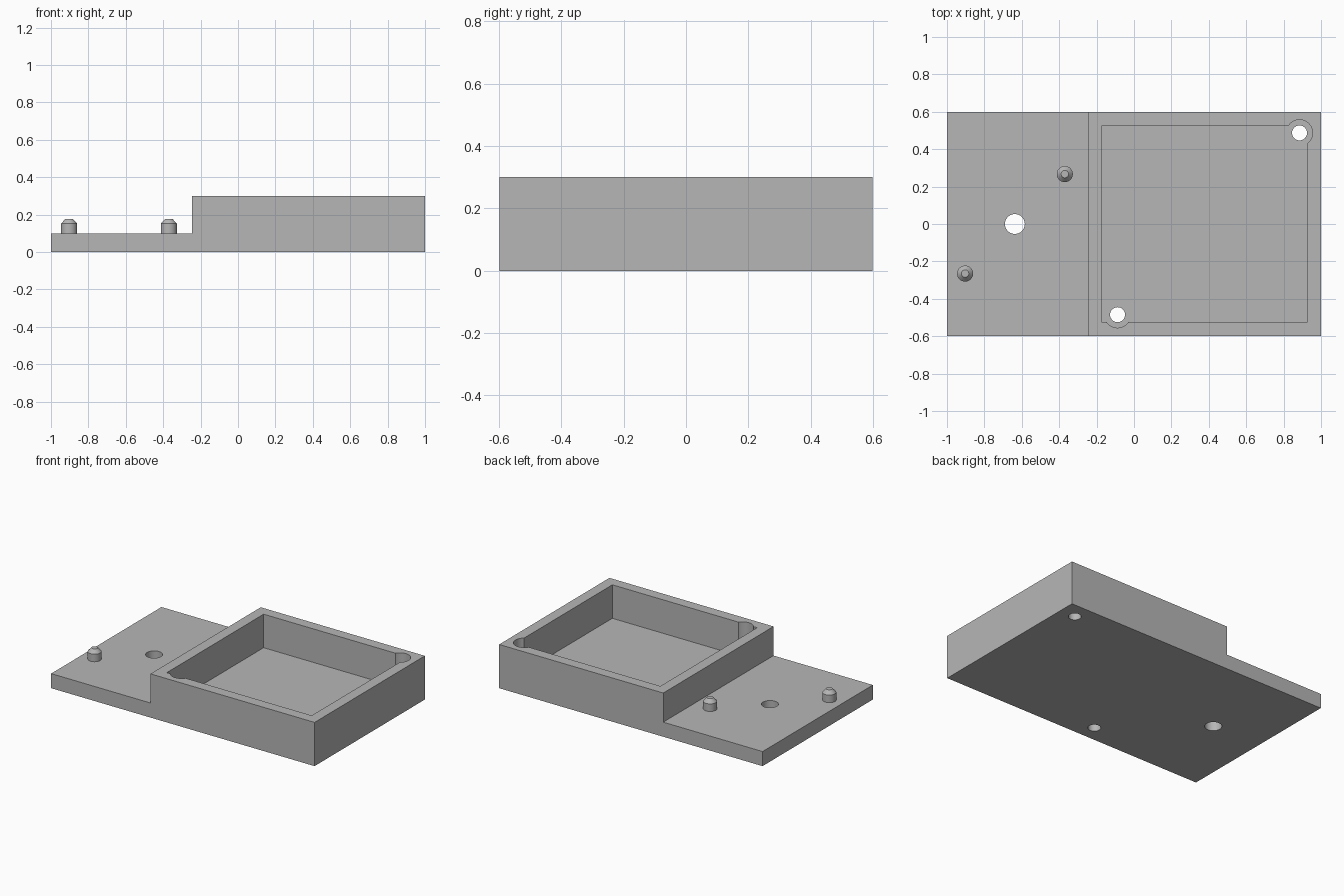
import bpy
import bmesh
from mathutils import Matrix, Vector

cube = bpy.data.objects.get("Cube")
if cube:
    bpy.data.objects.remove(cube, do_unlink=True)

# Single grey plastic
grey = bpy.data.materials.new("grey_plastic")
grey.use_nodes = True
colour = (0.47, 0.47, 0.47, 1)
grey.diffuse_color = colour
grey.node_tree.nodes["Principled BSDF"].inputs["Base Color"].default_value = colour

BASE_TOP, BOX_TOP, FLOOR = 0.10, 0.30, 0.07
STEP_X, HALF_Y, WALL = -0.246, 0.598, 0.073
CORNER_HOLES = [(0.885, 0.487), (-0.088, -0.485)]
PEGS = [(-0.37, 0.267), (-0.903, -0.265)]


def finish(name, bm):
    bmesh.ops.recalc_face_normals(bm, faces=bm.faces)
    mesh = bpy.data.meshes.new(name)
    bm.to_mesh(mesh)
    bm.free()
    mesh.materials.append(grey)
    obj = bpy.data.objects.new(name, mesh)
    bpy.context.collection.objects.link(obj)
    return obj


def add_cone(bm, centre, r1, r2, z1, z2):
    bmesh.ops.create_cone(
        bm, cap_ends=True, segments=48, radius1=r1, radius2=r2, depth=z2 - z1,
        matrix=Matrix.Translation((*centre, (z1 + z2) / 2)))


def cylinder(name, centre, radius, z1, z2):
    bm = bmesh.new()
    add_cone(bm, centre, radius, radius, z1, z2)
    return finish(name, bm)


def box(name, low, high):
    low, high = Vector(low), Vector(high)
    bm = bmesh.new()
    bmesh.ops.create_cube(bm, size=1, matrix=Matrix.Translation((low + high) / 2)
                          @ Matrix.Diagonal((*(high - low), 1)))
    return finish(name, bm)


def cut(obj, cutter):
    cutter.hide_render = True
    mod = obj.modifiers.new("cut", "BOOLEAN")
    mod.operation, mod.solver, mod.object = "DIFFERENCE", "EXACT", cutter
    bpy.context.view_layer.objects.active = obj
    bpy.ops.object.modifier_apply(modifier=mod.name)
    bpy.data.objects.remove(cutter, do_unlink=True)


def smooth(obj):
    bpy.ops.object.select_all(action="DESELECT")
    obj.select_set(True)
    bpy.context.view_layer.objects.active = obj
    bpy.ops.object.shade_smooth_by_angle(angle=0.5)


# Stepped body: side profile extruded across the depth
bm = bmesh.new()
profile = [(-1, 0), (1, 0), (1, BOX_TOP), (STEP_X, BOX_TOP),
           (STEP_X, BASE_TOP), (-1, BASE_TOP)]
side = bm.faces.new([bm.verts.new((x, -HALF_Y, z)) for x, z in profile])
ext = bmesh.ops.extrude_face_region(bm, geom=[side])
bmesh.ops.translate(bm, vec=(0, 2 * HALF_Y, 0),
                    verts=[g for g in ext["geom"] if isinstance(g, bmesh.types.BMVert)])
body = finish("stepped_tray_body", bm)

# Rectangular pocket with rounded reliefs and through holes at two corners
inner_y = HALF_Y - WALL
cut(body, box("pocket_cutter", (STEP_X + WALL, -inner_y, FLOOR),
              (1 - WALL, inner_y, BOX_TOP + 0.1)))
for c in CORNER_HOLES:
    cut(body, cylinder("relief_cutter", c, 0.07, FLOOR, BOX_TOP + 0.1))
    cut(body, cylinder("corner_hole_cutter", c, 0.04, -0.1, BOX_TOP))

# Hole through the low plate
cut(body, cylinder("plate_hole_cutter", (-0.637, 0), 0.053, -0.1, BOX_TOP))
smooth(body)

# Locating pegs with chamfered tips
for label, c in zip(("back", "front"), PEGS):
    bm = bmesh.new()
    add_cone(bm, c, 0.043, 0.043, BASE_TOP - 0.02, 0.152)
    add_cone(bm, c, 0.043, 0.02, 0.152, 0.177)
    # Remove the touching caps and weld the tip to the shaft
    caps = [f for f in bm.faces if all(abs(v.co.z - 0.152) < 0.001 for v in f.verts)]
    bmesh.ops.delete(bm, geom=caps, context="FACES_ONLY")
    bmesh.ops.remove_doubles(bm, verts=bm.verts, dist=0.0005)
    smooth(finish(label + "_locating_peg", bm))
